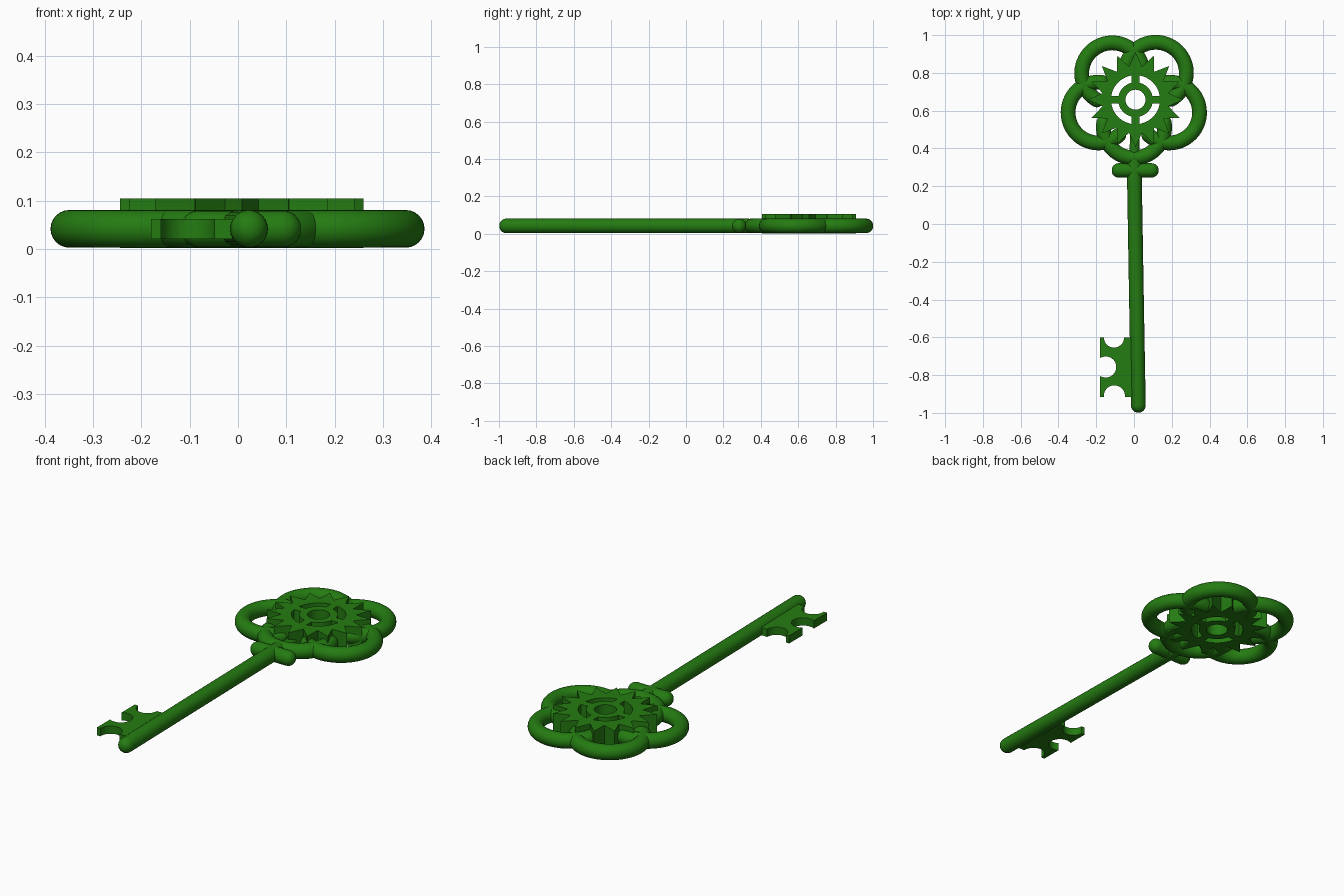
import bpy, bmesh
from math import sin, cos, pi, radians
from mathutils import Vector

if "Cube" in bpy.data.objects:
    bpy.data.objects.remove(bpy.data.objects["Cube"])

MID, R = 0.042, 0.039      # mid height and tube radius
GX, GY = 0.008, 0.658      # gear centre

green = bpy.data.materials.new("green")
green.diffuse_color = (0.018, 0.2, 0.006, 1)
green.use_nodes = True
green.node_tree.nodes["Principled BSDF"].inputs["Base Color"].default_value = green.diffuse_color


def finish(bm, name, smooth=True):
    bmesh.ops.recalc_face_normals(bm, faces=bm.faces)
    me = bpy.data.meshes.new(name)
    bm.to_mesh(me)
    bm.free()
    ob = bpy.data.objects.new(name, me)
    bpy.context.collection.objects.link(ob)
    me.materials.append(green)
    if smooth:
        bpy.context.view_layer.objects.active = ob
        bpy.ops.object.select_all(action='DESELECT')
        ob.select_set(True)
        bpy.ops.object.shade_smooth_by_angle(angle=radians(35))
    return ob


def tube(name, path, r, sides=24, cap=6):
    """Horizontal tube along an xy path with hemispherical ends."""
    p = [Vector((x, y, MID)) for x, y in path]
    t0, t1 = (p[1] - p[0]).normalized(), (p[-1] - p[-2]).normalized()
    stations = []
    for i in range(1, cap + 1):
        a = pi / 2 * i / cap
        stations.append((p[0] - t0 * r * cos(a), t0, r * sin(a)))
    for i in range(1, len(p) - 1):
        stations.append((p[i], (p[i + 1] - p[i - 1]).normalized(), r))
    for i in range(cap, 0, -1):
        a = pi / 2 * i / cap
        stations.append((p[-1] + t1 * r * cos(a), t1, r * sin(a)))
    bm = bmesh.new()
    rings = []
    for c, t, rad in stations:
        n = Vector((-t.y, t.x, 0))
        rings.append([bm.verts.new(c + n * rad * cos(2 * pi * k / sides)
                      + Vector((0, 0, rad * sin(2 * pi * k / sides)))) for k in range(sides)])
    for a, b in zip(rings, rings[1:]):
        for k in range(sides):
            j = (k + 1) % sides
            bm.faces.new((a[k], a[j], b[j], b[k]))
    bm.faces.new(rings[0])
    bm.faces.new(rings[-1])
    return finish(bm, name)


def arc(cx, cy, r, a0, a1, n):
    return [(cx + r * cos(radians(a0 + (a1 - a0) * i / n)),
             cy + r * sin(radians(a0 + (a1 - a0) * i / n))) for i in range(n + 1)]


def prism(name, pts, z0, z1):
    bm = bmesh.new()
    f = bm.faces.new([bm.verts.new((x, y, z0)) for x, y in pts])
    top = bmesh.ops.extrude_face_region(bm, geom=[f])
    bmesh.ops.translate(bm, vec=(0, 0, z1 - z0),
                        verts=[v for v in top['geom'] if isinstance(v, bmesh.types.BMVert)])
    return finish(bm, name)


def plate_ring(name, outer, inner, z0, z1, smooth=True):
    """Flat ring between two loops with the same number of points."""
    bm = bmesh.new()
    loops = [[bm.verts.new((x, y, z)) for x, y in pts]
             for pts, z in ((outer, z0), (outer, z1), (inner, z1), (inner, z0))]
    n = len(outer)
    for i in range(4):
        a, b = loops[i], loops[(i + 1) % 4]
        for k in range(n):
            j = (k + 1) % n
            bm.faces.new((a[k], a[j], b[j], b[k]))
    return finish(bm, name, smooth)


# shaft, slightly tilted, and the collar below the bow
tube("shaft", [(0.023, -0.96), (0.013, -0.4), (0.003, 0.2), (0.002, 0.33)], R)
tube("shaft_neck", [(0.002, 0.3), (0.004, 0.46)], 0.026)
for s in (-1, 1):
    tube("collar", [(0.006, 0.285), (0.006 + s * 0.05, 0.284), (0.006 + s * 0.087, 0.284)], 0.038)

# five lobes of the bow, each an arc whose ends run in behind the gear
lobes = [(-0.115, 0.797, 0.162, 128, 112), (0.115, 0.800, 0.162, 52, 112),
         (-0.188, 0.590, 0.161, 198, 114), (0.186, 0.590, 0.161, -18, 114),
         (0.0, 0.512, 0.162, 270, 98)]
for cx, cy, r, mid, half in lobes:
    tube("bow_lobe", arc(cx, cy, r, mid - half, mid + half, 36), R)

# spiky gear in the bow
Z0, Z1 = 0.002, 0.105
TEETH = 16
teeth, bore = [], []
for i in range(TEETH * 2):
    a = pi / 2 + pi * i / TEETH
    r = 0.178 if i % 2 else 0.252
    teeth.append((GX + r * cos(a), GY + r * sin(a)))
    bore.append((GX + 0.13 * cos(a), GY + 0.13 * sin(a)))
plate_ring("gear_rim", teeth, bore, Z0, Z1)
plate_ring("gear_hub", arc(GX, GY, 0.092, 0, 360, 32)[:-1],
           arc(GX, GY, 0.053, 0, 360, 32)[:-1], Z0, Z1)
for k in range(4):
    c, s = cos(k * pi / 2), sin(k * pi / 2)
    box = [(0.08, -0.02), (0.14, -0.02), (0.14, 0.02), (0.08, 0.02)]
    prism("gear_spoke", [(GX + u * c - v * s, GY + u * s + v * c) for u, v in box], Z0, Z1)

# key bit with three round notches
bit = [(0.01, -0.6)]
bit += arc(-0.106, -0.6, 0.054, 0, -180, 16)
bit += [(-0.18, -0.6)]
bit += arc(-0.15, -0.757, 0.056, 122, -122, 20)
bit = bit[:-21] + [(-0.18, -0.7097)] + bit[-20:-1] + [(-0.18, -0.8043)]
bit += [(-0.18, -0.915)]
bit += arc(-0.104, -0.91, 0.056, 185, -5, 16)
bit += [(0.01, -0.915)]
prism("key_bit", bit, 0.021, 0.062)
